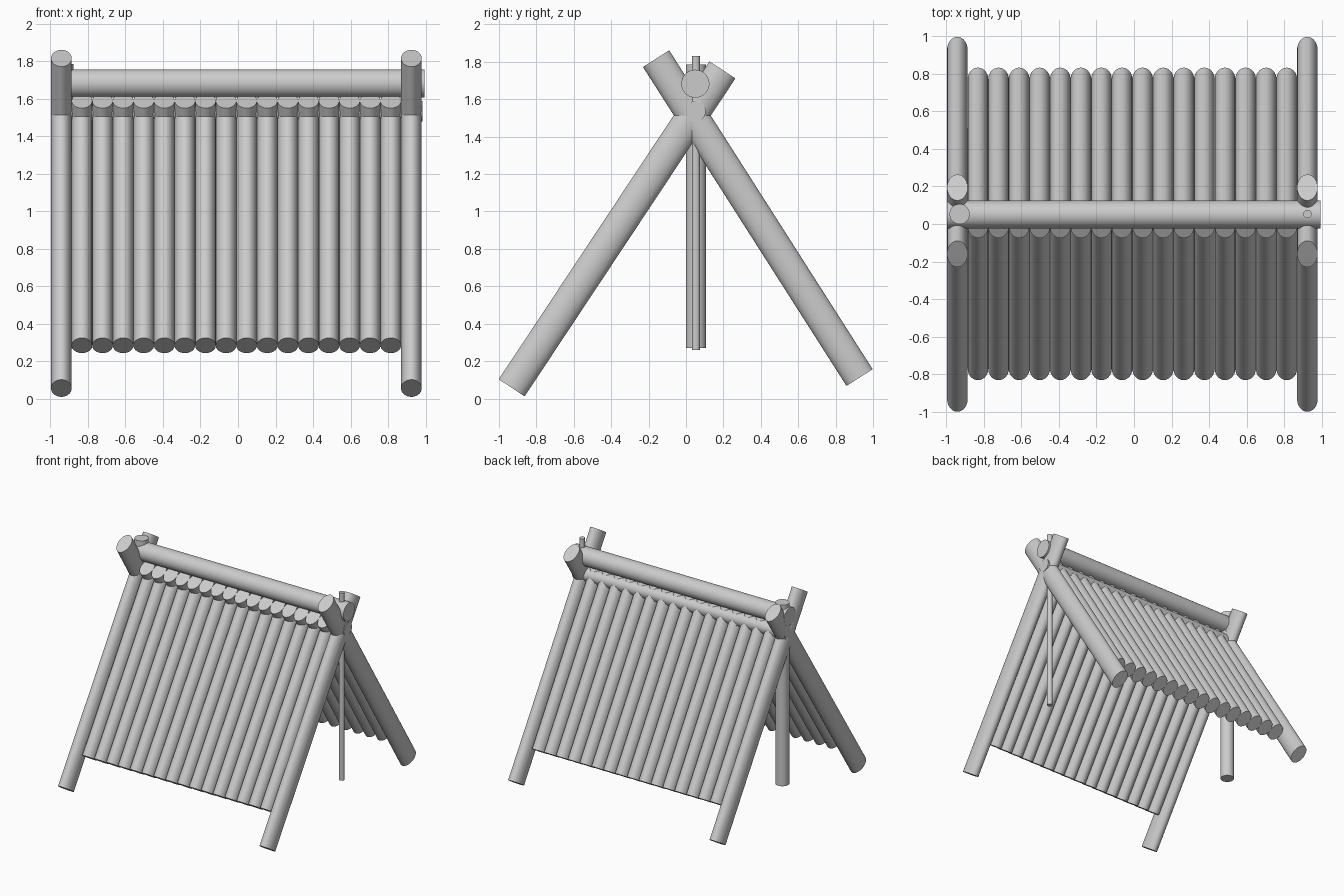
import bpy
from math import radians
from mathutils import Vector

if "Cube" in bpy.data.objects:
    bpy.data.objects.remove(bpy.data.objects["Cube"])


def log(name, start, end, rx, ry=None):
    """Straight log between two points, with an elliptical cross-section (rx across x, ry across the slope)."""
    a, b = Vector(start), Vector(end)
    d = b - a
    bpy.ops.mesh.primitive_cylinder_add(vertices=40, radius=1, depth=d.length, location=(a + b) / 2)
    ob = bpy.context.object
    ob.name = name
    ob.rotation_euler = Vector((0, 0, 1)).rotation_difference(d).to_euler()
    ob.scale = (rx, ry or rx, 1)
    bpy.ops.object.transform_apply(location=False, rotation=False, scale=True)
    bpy.ops.object.shade_smooth_by_angle(angle=radians(40))
    return ob


STEP = 0.1098
LEFT = -0.942

# crossed end legs, one pair at each end of the frame
for i, side in ((0, "left"), (17, "right")):
    x = LEFT + STEP * i
    log(side + "_front_leg", (x, -0.932, 0.057), (x, 0.195, 1.757), 0.055, 0.083)
    log(side + "_back_leg", (x, 0.928, 0.112), (x, -0.160, 1.817), 0.055, 0.083)

# sloping roof poles, side by side between the legs
for i in range(1, 17):
    x = LEFT + STEP * i
    log(f"front_roof_pole_{i}", (x, -0.772, 0.285), (x, 0.060, 1.535), 0.055, 0.073)
    log(f"back_roof_pole_{i}", (x, 0.772, 0.345), (x, -0.013, 1.590), 0.055, 0.073)

# ridge log resting in the crossed legs and the smaller beam below it
log("ridge_log", (-0.997, 0.05, 1.683), (0.994, 0.05, 1.683), 0.075)
log("lower_ridge_beam", (-0.99, 0.05, 1.535), (0.983, 0.05, 1.535), 0.055)

# upright posts: thick on the left, thin on the right
log("left_post", (-0.93, 0.053, 0.27), (-0.93, 0.053, 1.787), 0.054)
log("right_post", (0.925, 0.053, 0.26), (0.925, 0.053, 1.83), 0.022)
